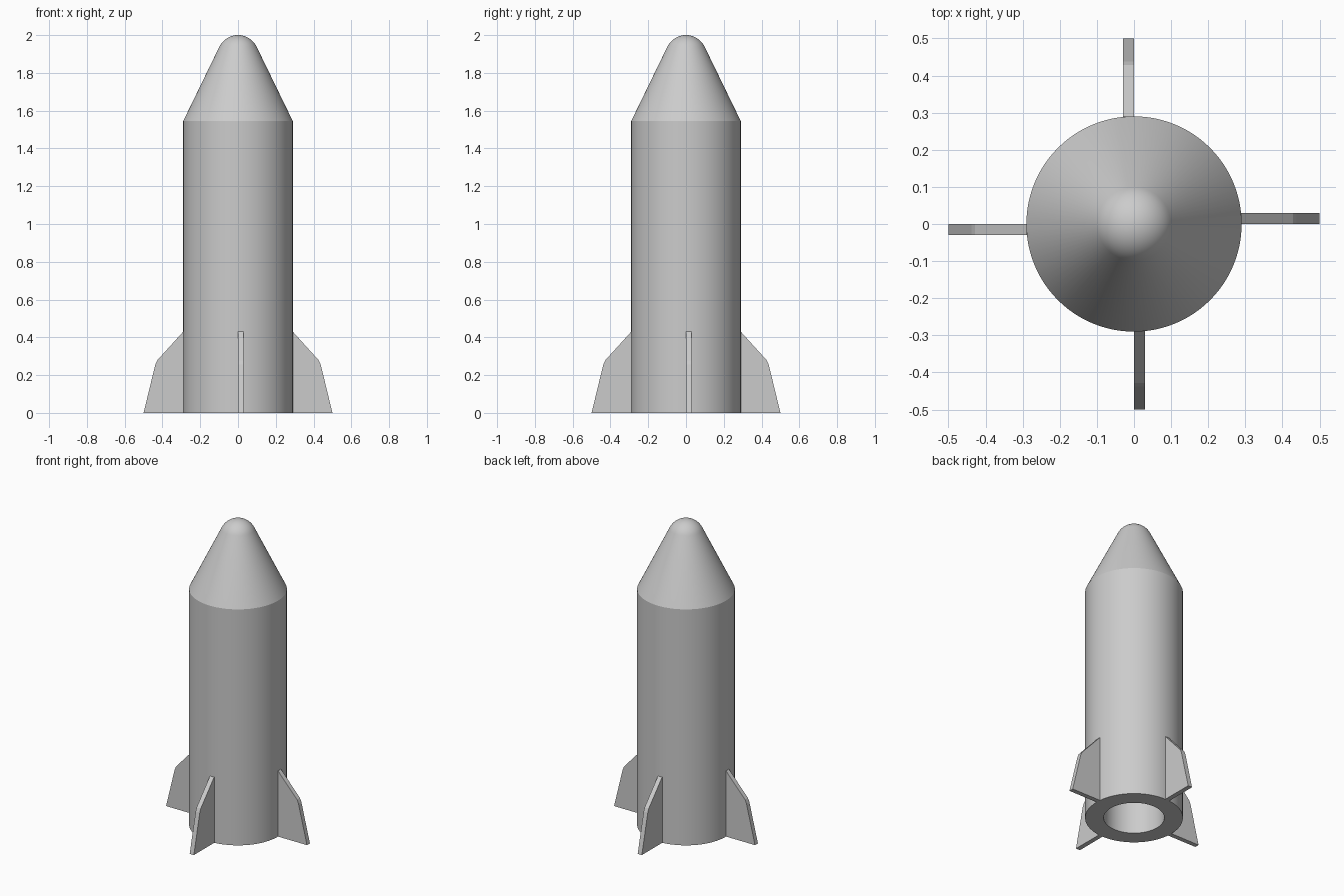
import bpy, bmesh, math
from mathutils import Matrix, Vector

cube = bpy.data.objects.get("Cube")
if cube:
    bpy.data.objects.remove(cube, do_unlink=True)

grey = bpy.data.materials.new("light_grey")
grey.use_nodes = True
colour = (0.6, 0.6, 0.6, 1)
grey.diffuse_color = colour
grey.node_tree.nodes["Principled BSDF"].inputs["Base Color"].default_value = colour


def finish(name, bm, smooth=False):
    bmesh.ops.recalc_face_normals(bm, faces=bm.faces)
    mesh = bpy.data.meshes.new(name)
    bm.to_mesh(mesh)
    bm.free()
    mesh.materials.append(grey)
    obj = bpy.data.objects.new(name, mesh)
    bpy.context.collection.objects.link(obj)
    if smooth:
        bpy.ops.object.select_all(action="DESELECT")
        obj.select_set(True)
        bpy.context.view_layer.objects.active = obj
        bpy.ops.object.shade_smooth_by_angle(angle=math.radians(25))
    return obj


# Rocket body: hollow bore, tube wall, cone and rounded tip turned as one profile
radius, bore, bore_top, shoulder, top = 0.29, 0.18, 1.2, 1.545, 2.0
tip, slope, steps = 0.11, math.radians(26), 10
profile = [(0, bore_top), (bore, bore_top), (bore, 0), (radius, 0), (radius, shoulder)]
for i in range(steps + 1):
    a = slope + (math.pi / 2 - slope) * i / steps
    profile.append((tip * math.cos(a), top - tip + tip * math.sin(a)))

bm = bmesh.new()
verts = [bm.verts.new((r, 0, z)) for r, z in profile]
edges = [bm.edges.new(pair) for pair in zip(verts, verts[1:])]
bmesh.ops.spin(bm, geom=verts + edges, cent=(0, 0, 0), axis=(0, 0, 1),
               angle=math.tau, steps=96, use_merge=True)
bmesh.ops.remove_doubles(bm, verts=bm.verts, dist=0.0001)
finish("rocket_body", bm, smooth=True)

# Four fins, each set to one side of its radial line
outline = [(0.28, 0), (0.5, 0), (0.438, 0.255), (0.428, 0.278), (0.29, 0.43), (0.28, 0.43)]
thickness = 0.03
for i, side in enumerate(("left", "back", "right", "front")):
    bm = bmesh.new()
    face = bm.faces.new([bm.verts.new((x, 0, z)) for x, z in outline])
    extruded = bmesh.ops.extrude_face_region(bm, geom=[face])["geom"]
    moved = [v for v in extruded if isinstance(v, bmesh.types.BMVert)]
    bmesh.ops.translate(bm, verts=moved, vec=Vector((0, thickness, 0)))
    bmesh.ops.rotate(bm, verts=bm.verts, cent=(0, 0, 0),
                     matrix=Matrix.Rotation(i * math.pi / 2, 3, "Z"))
    finish(side + "_fin", bm)
